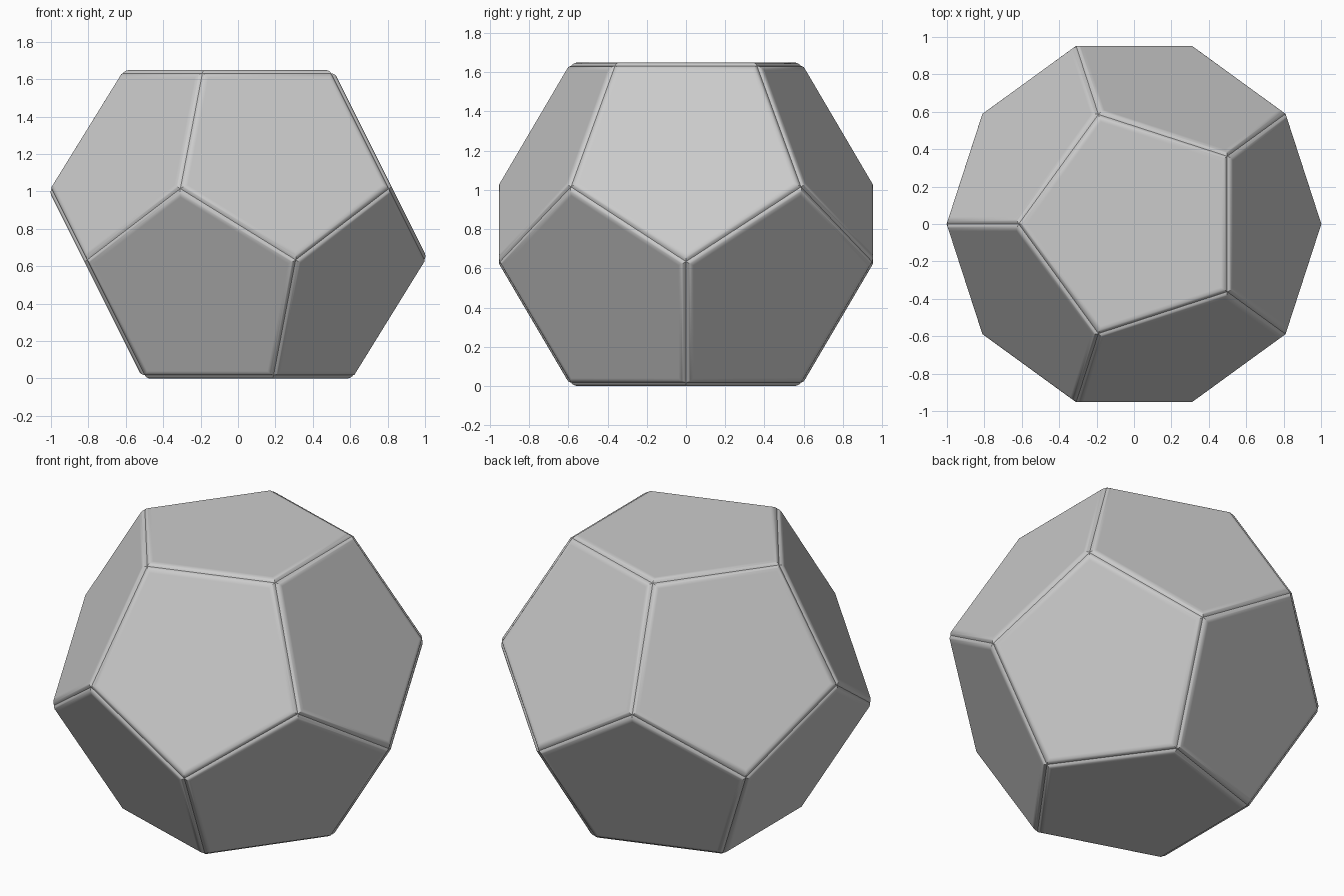
import bpy, bmesh, math
from mathutils import Vector

if "Cube" in bpy.data.objects:
    bpy.data.objects.remove(bpy.data.objects["Cube"])

PHI = (1 + 5 ** 0.5) / 2
SIZE = 0.997      # radius of the widest ring of corners
INSET = 0.03      # width of the rounded rim on each face
RAISE = 0.018     # how far each face stands proud of the seams
STEPS = 5


def ring(bm, radius, z, start):
    return [bm.verts.new((SIZE * radius * math.cos(math.radians(start + 72 * k)),
                          SIZE * radius * math.sin(math.radians(start + 72 * k)),
                          SIZE * z + RAISE)) for k in range(5)]


bm = bmesh.new()

# Four rings of corners of a regular dodecahedron resting on a face
top = ring(bm, 1 / PHI, PHI, 180)
upper = ring(bm, 1, 1, 180)
lower = ring(bm, 1, 1 / PHI, 0)
bottom = ring(bm, 1 / PHI, 0, 0)

pentagons = [top, bottom[::-1]]
for k in range(5):
    n = (k + 1) % 5
    pentagons.append([top[k], upper[k], lower[(k + 3) % 5], upper[n], top[n]])
    pentagons.append([bottom[k], bottom[n], lower[n], upper[(k - 2) % 5], lower[k]])

# Circular rim profile: (inset, raise), ending in a flat loop
r = (INSET ** 2 + RAISE ** 2) / (2 * RAISE)
sweep = math.asin(INSET / r)
profile = []
for i in range(1, STEPS + 1):
    a = sweep * (1 - i / STEPS)
    profile.append((INSET - r * math.sin(a), RAISE - r * (1 - math.cos(a))))
profile.append((INSET + 0.004, RAISE))

# Raised panel with a rounded rim on every pentagon
mid = Vector((0, 0, SIZE * PHI / 2 + RAISE))
for corners in pentagons:
    centre = sum((v.co for v in corners), Vector()) / 5
    normal = (centre - mid).normalized()
    apothem = ((corners[0].co + corners[1].co) / 2 - centre).length
    prev = corners
    for inset, lift in profile:
        loop = [bm.verts.new(v.co.lerp(centre, inset / apothem) + normal * lift)
                for v in corners]
        for j in range(5):
            m = (j + 1) % 5
            bm.faces.new((prev[j], prev[m], loop[m], loop[j]))
        prev = loop
    bm.faces.new(prev)

bmesh.ops.recalc_face_normals(bm, faces=bm.faces)
mesh = bpy.data.meshes.new("dodecahedron")
bm.to_mesh(mesh)
bm.free()
obj = bpy.data.objects.new("dodecahedron", mesh)
bpy.context.collection.objects.link(obj)
bpy.context.view_layer.objects.active = obj
obj.select_set(True)
bpy.ops.object.shade_smooth_by_angle(angle=math.radians(30))
